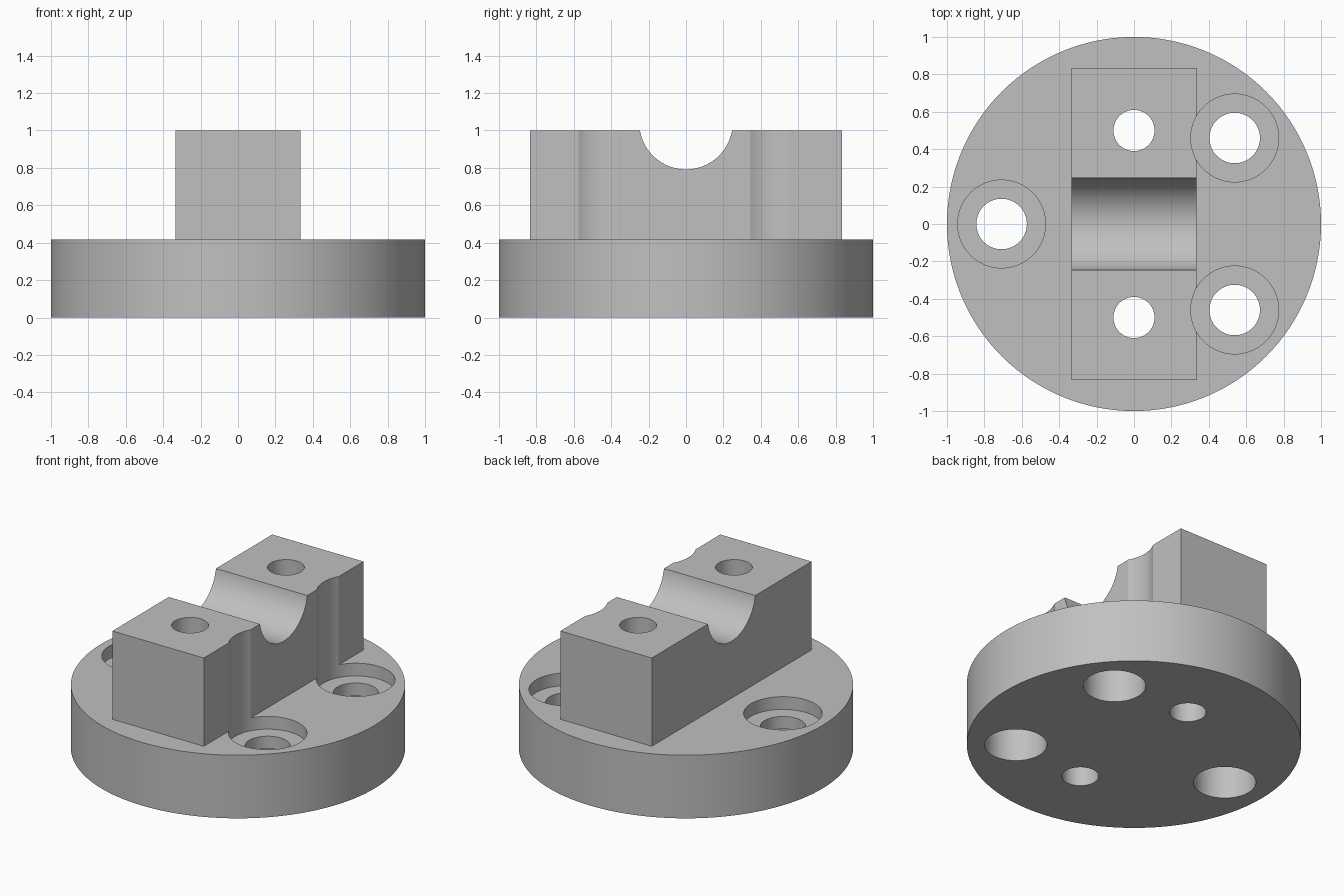
import bpy
from math import radians, cos, sin

cube = bpy.data.objects.get("Cube")
if cube:
    bpy.data.objects.remove(cube, do_unlink=True)

grey = bpy.data.materials.new("machined_grey")
grey.use_nodes = True
grey.diffuse_color = (0.53, 0.53, 0.53, 1)
grey.node_tree.nodes["Principled BSDF"].inputs["Base Color"].default_value = grey.diffuse_color


def cylinder(name, x, y, radius, z0, z1, sides=64):
    bpy.ops.mesh.primitive_cylinder_add(vertices=sides, radius=radius, depth=z1 - z0,
                                        location=(x, y, (z0 + z1) / 2))
    obj = bpy.context.object
    obj.name = name
    obj.data.materials.append(grey)
    return obj


def combine(target, tool, operation):
    mod = target.modifiers.new(tool.name, "BOOLEAN")
    mod.operation, mod.solver, mod.object = operation, "EXACT", tool
    bpy.ops.object.select_all(action="DESELECT")
    target.select_set(True)
    bpy.context.view_layer.objects.active = target
    bpy.ops.object.modifier_apply(modifier=mod.name)
    bpy.data.objects.remove(tool, do_unlink=True)


BASE_TOP = 0.417
TOP = 1.0

# Round base flange
flange = cylinder("flange_with_saddle_block", 0, 0, 1, 0, BASE_TOP, 128)

# Upright saddle block, sunk into the flange before joining
bottom = 0.2
bpy.ops.mesh.primitive_cube_add(size=1, location=(0, 0, (bottom + TOP) / 2))
block = bpy.context.object
block.name = "saddle_block"
block.scale = (0.667, 1.667, TOP - bottom)
bpy.ops.object.transform_apply(location=False, rotation=False, scale=True)
block.data.materials.append(grey)

# Half-round shaft groove across the block
groove = cylinder("groove_cutter", 0, 0, 0.25, -0.5, 0.5, 96)
groove.rotation_euler.y = radians(90)
groove.location.z = 1.042
combine(block, groove, "DIFFERENCE")
combine(flange, block, "UNION")

# Clamp screw holes through block and flange
for side in (-1, 1):
    combine(flange, cylinder("clamp_hole", 0, side * 0.5, 0.11, -0.1, 1.1), "DIFFERENCE")

# Mounting holes: wide recess above, thin web, medium recess below
for angle in (40.5, 180, -40.5):
    x, y = 0.708 * cos(radians(angle)), 0.708 * sin(radians(angle))
    for radius, z0, z1 in ((0.235, 0.333, 1.2), (0.135, 0.1, 0.4), (0.187, -0.1, 0.25)):
        combine(flange, cylinder("mount_hole", x, y, radius, z0, z1), "DIFFERENCE")

bpy.ops.object.select_all(action="DESELECT")
flange.select_set(True)
bpy.context.view_layer.objects.active = flange
bpy.ops.object.shade_smooth_by_angle(angle=radians(30))
